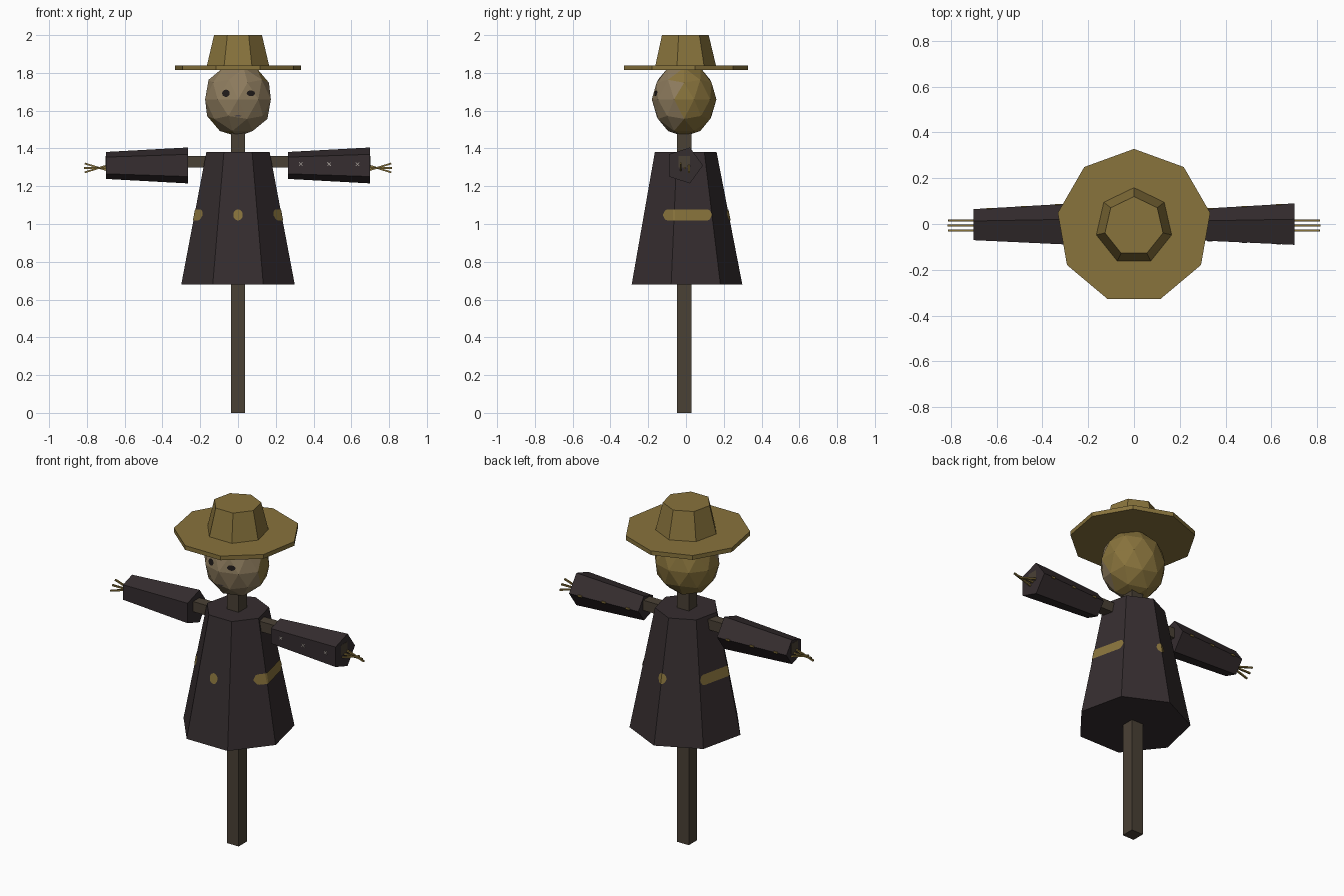
import bpy, bmesh, math
from mathutils import Vector
from mathutils.bvhtree import BVHTree

if "Cube" in bpy.data.objects:
    bpy.data.objects.remove(bpy.data.objects["Cube"])

CY = -0.01  # depth of the central axis


def mat(name, r, g, b):
    lin = lambda c: ((c / 255 + 0.055) / 1.055) ** 2.4 if c > 10 else c / 255 / 12.92
    m = bpy.data.materials.new(name)
    m.diffuse_color = (lin(r), lin(g), lin(b), 1)
    m.use_nodes = True
    m.node_tree.nodes["Principled BSDF"].inputs["Base Color"].default_value = m.diffuse_color
    return m


STRAW = mat("straw", 136, 115, 60)
COAT = mat("dark cloth", 53, 45, 47)
WOOD = mat("weathered wood", 74, 65, 53)
SACK = mat("sackcloth", 142, 124, 94)
BLACK = mat("button black", 30, 25, 24)
MOUTH = mat("mouth grey", 92, 82, 82)
THREAD = mat("pale thread", 160, 152, 146)


def finish(name, m):
    o = bpy.context.object
    o.name = name
    o.data.materials.append(m)
    return o


def cone(name, m, sides, r1, r2, loc, depth, rot=(0, 0, 0)):
    bpy.ops.mesh.primitive_cone_add(vertices=sides, radius1=r1, radius2=r2,
                                    depth=depth, location=loc, rotation=rot)
    return finish(name, m)


def box(name, m, loc, size, rot=(0, 0, 0)):
    bpy.ops.mesh.primitive_cube_add(size=1, location=loc, rotation=rot)
    o = finish(name, m)
    o.scale = size
    return o


def surface(o):
    """World-space tree of an object, used to lay patches on it."""
    bpy.context.view_layer.update()
    bm = bmesh.new()
    bm.from_mesh(o.data)
    bm.transform(o.matrix_world)
    tree = BVHTree.FromBMesh(bm)
    bm.free()
    return tree


def patch(name, m, tree, facing, u0, u1, z, h, rnd):
    """Thin round-ended strip projected onto a surface, seen from 'facing'."""
    facing = Vector(facing)
    side = Vector((abs(facing.y), abs(facing.x), 0))
    bm = bmesh.new()
    n, prev = 24, None
    for i in range(n + 1):
        u = u0 + (u1 - u0) * i / n
        t = max(0, 1 - min(u - u0, u1 - u) / rnd)
        half = max(h * math.sqrt(max(0, 1 - t * t)), h * 0.1)
        pair = []
        for s in (1, -1):
            start = facing * 2 + side * u + Vector((0, 0, z + s * half))
            hit = tree.ray_cast(start, -facing)[0]
            if hit is None:
                break
            pair.append(bm.verts.new(hit + facing * 0.004))
        if len(pair) < 2:
            continue
        if prev:
            bm.faces.new((prev[0], prev[1], pair[1], pair[0]))
        prev = pair
    bm.normal_update()
    for f in bm.faces:
        if f.normal.dot(facing) < 0:
            f.normal_flip()
    me = bpy.data.meshes.new(name)
    bm.to_mesh(me)
    bm.free()
    me.materials.append(m)
    o = bpy.data.objects.new(name, me)
    bpy.context.collection.objects.link(o)


# Wooden cross
box("pole", WOOD, (0, CY, 0.77), (0.076, 0.076, 1.54))
box("crossarm", WOOD, (0, CY, 1.33), (1.402, 0.06, 0.06))

# Coat with straw patches
coat = cone("coat", COAT, 7, 0.308, 0.172, (0, CY, 1.03), 0.70)
tree = surface(coat)
patch("front_patch", STRAW, tree, (0, -1, 0), -0.025, 0.025, 1.048, 0.029, 0.025)
patch("back_patch", STRAW, tree, (0, 1, 0), -0.025, 0.025, 1.048, 0.029, 0.025)
for s, tag in ((1, "right"), (-1, "left")):
    patch(tag + "_patch", STRAW, tree, (s, 0, 0), -0.122, 0.137, 1.048, 0.029, 0.025)

# Sleeves and straw hands
for s, tag in ((1, "right"), (-1, "left")):
    cone(tag + "_sleeve", COAT, 5, 0.075, 0.10, (s * 0.4825, CY, 1.31), 0.435,
         (0, math.pi / 2, 0))
    for i in (-1, 0, 1):
        box(tag + "_straw", STRAW, (s * 0.735, CY + 0.004 + i * 0.022, 1.297),
            (0.16, 0.009, 0.009), (0, i * 0.3, 0))

    # Stitches along the back ridge of each sleeve
    for k in (-1, 0, 1):
        x = s * 0.4825 + k * 0.15
        r = 0.0875 + k * 0.15 * 0.025 / 0.435
        box(tag + "_back_stitch", STRAW, (x, CY + r - 0.002, 1.31), (0.024, 0.008, 0.010))
        # Crossed stitches on the front of the right sleeve only
        if s > 0:
            for a in (-1, 1):
                box("cross_stitch", THREAD, (x, CY - 0.809 * r, 1.317),
                    (0.026, 0.005, 0.004), (0, a * math.pi / 4, 0))

# Head: sackcloth at the front, straw behind
bpy.ops.mesh.primitive_ico_sphere_add(subdivisions=2, radius=1, location=(0, CY, 1.66))
head = finish("head", STRAW)
head.scale = (0.183, 0.171, 0.197)
head.data.materials.append(SACK)
for p in head.data.polygons:
    p.material_index = 1 if p.center.y < -0.22 else 0
tree = surface(head)
patch("left_eye", BLACK, tree, (0, -1, 0), -0.084, -0.044, 1.692, 0.019, 0.02)
patch("right_eye", BLACK, tree, (0, -1, 0), 0.046, 0.090, 1.692, 0.015, 0.022)
patch("mouth", MOUTH, tree, (0, -1, 0), -0.018, 0.018, 1.572, 0.004, 0.01)

# Hat
cone("hat_brim", STRAW, 9, 0.338, 0.338, (0, CY, 1.827), 0.025)
cone("hat_crown", STRAW, 7, 0.171, 0.13, (0, CY, 1.915), 0.17)
